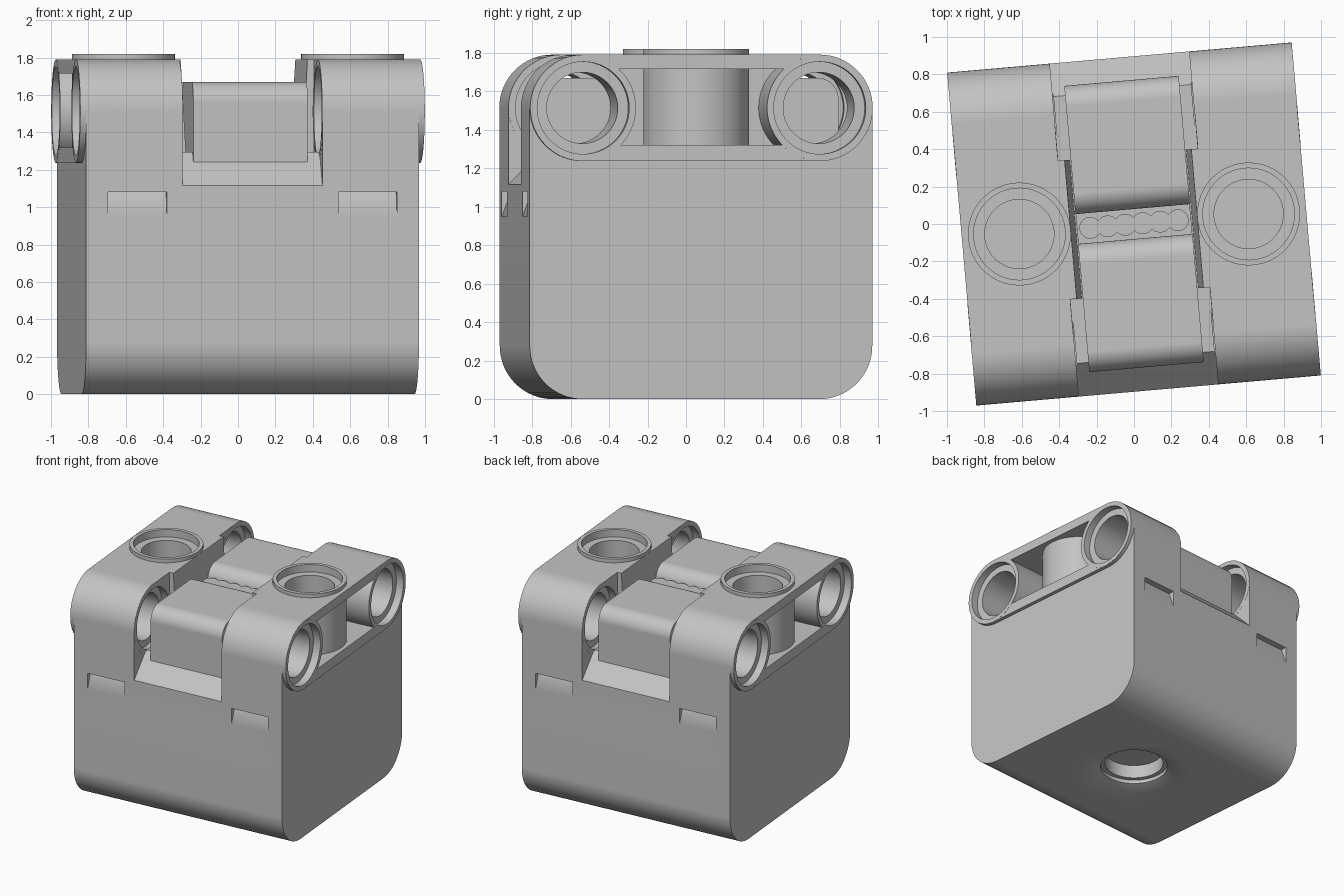
import bpy, bmesh, math
from mathutils import Matrix, Vector

if "Cube" in bpy.data.objects:
    bpy.data.objects.remove(bpy.data.objects["Cube"])

HX, HY, TOP = 0.9235, 0.8935, 1.79      # half width, half depth, height
R, CY, CZ = 0.2765, 0.617, 1.5135       # side tube radius and centre
PX = 0.615                              # top socket centre

grey = bpy.data.materials.new("light grey")
grey.diffuse_color = (0.55, 0.55, 0.55, 1)
grey.use_nodes = True
grey.node_tree.nodes["Principled BSDF"].inputs["Base Color"].default_value = grey.diffuse_color


def finish(name, bm):
    bmesh.ops.recalc_face_normals(bm, faces=bm.faces)
    me = bpy.data.meshes.new(name)
    bm.to_mesh(me)
    bm.free()
    me.materials.append(grey)
    ob = bpy.data.objects.new(name, me)
    bpy.context.collection.objects.link(ob)
    return ob


def prism(name, pts, lo, hi, axis='X'):
    """Extrude a side profile along x, or a front profile along y."""
    bm = bmesh.new()
    place = (lambda t, a, b: (t, a, b)) if axis == 'X' else (lambda t, a, b: (a, t, b))
    face = bm.faces.new([bm.verts.new(place(lo, a, b)) for a, b in pts])
    out = bmesh.ops.extrude_face_region(bm, geom=[face])
    verts = [v for v in out['geom'] if isinstance(v, bmesh.types.BMVert)]
    bmesh.ops.translate(bm, verts=verts, vec=place(hi - lo, 0, 0))
    return finish(name, bm)


def lathe(name, pts, matrix=Matrix(), closed=True):
    """Spin an (r, z) profile about z, then place it."""
    bm = bmesh.new()
    vs = [bm.verts.new((r, 0, z)) for r, z in pts]
    es = [bm.edges.new(p) for p in zip(vs, vs[1:])]
    if closed:
        es.append(bm.edges.new((vs[-1], vs[0])))
    bmesh.ops.spin(bm, geom=vs + es, cent=(0, 0, 0), axis=(0, 0, 1),
                   angle=math.tau, steps=64, use_duplicate=False)
    bmesh.ops.remove_doubles(bm, verts=bm.verts, dist=1e-5)
    bm.transform(matrix)
    return finish(name, bm)


def arc(cy, cz, r, a0, a1, n=16):
    return [(cy + r * math.cos(math.radians(a0 + (a1 - a0) * i / n)),
             cz + r * math.sin(math.radians(a0 + (a1 - a0) * i / n))) for i in range(n + 1)]


def rect(y0, y1, z0, z1):
    return [(y0, z0), (y1, z0), (y1, z1), (y0, z1)]


def flip(pts):
    return [(-y, z) for y, z in pts]


def cylinder(r, lo, hi, matrix):
    return lathe("cutter", [(0, lo), (r, lo), (r, hi), (0, hi)], matrix, closed=False)


def cut(ob, cutter):
    cutter.hide_render = True
    mod = ob.modifiers.new("cut", 'BOOLEAN')
    mod.operation, mod.solver, mod.object = 'DIFFERENCE', 'EXACT', cutter
    bpy.context.view_layer.objects.active = ob
    bpy.ops.object.modifier_apply(modifier=mod.name)
    bpy.data.objects.remove(cutter)


def along_x(s, y):
    return Matrix.Translation((0, y, CZ)) @ Matrix.Rotation(s * math.pi / 2, 4, 'Y')


# housing block with rounded front and back edges
right = arc(CY, 0.2765, R, -90, 0) + arc(CY, CZ, R, 0, 90)
body = prism("housing", right + flip(right)[::-1], -HX, HX)

# notch across the top: sloped ends, and a tighter middle
end = [(-1, 1.008), (-0.716, 1.295), (-0.372, 1.295), (-0.372, 2), (-1, 2)]
cut(body, prism("cutter", end, -0.375, 0.375))
cut(body, prism("cutter", flip(end), -0.375, 0.375))
cut(body, prism("cutter", [(-0.312, 1.295), (0.312, 1.295), (0.352, 2), (-0.352, 2)],
                -0.373, 0.373, 'Y'))

# side plates set back below the raised rim, pockets, and bores for the tubes
low = [(-1, -0.1), (1, -0.1), (1, CZ)] + arc(CY, CZ, R, 0, -90) \
    + arc(-CY, CZ, R, -90, -180) + [(-1, CZ)]
for s in (-1, 1):
    cut(body, prism("cutter", low, *sorted((s * 0.893, s * 1.0))))
    cut(body, prism("cutter", rect(-CY, CY, 1.32, 1.715), *sorted((s * 0.42, s * 1.0))))
    for y in (-CY, CY):
        cut(body, cylinder(0.255, 0.37, 1.0, along_x(s, y)))
    cut(body, cylinder(0.26, 1.6, 2.0, Matrix.Translation((s * PX, 0, 0))))

# wedge-shaped catches on front and back
wedge = [(-1, 0.94), (-0.8965, 0.94), (-0.845, 1.08), (-1, 1.08)]
for pts in (wedge, flip(wedge)):
    for s in (-1, 1):
        cut(body, prism("cutter", pts, *sorted((s * 0.46, s * 0.775))))

# conical output recess underneath
cut(body, lathe("cutter", [(0, -0.05), (0.59, -0.05), (0.26, 0.06), (0.26, 0.09),
                           (0.225, 0.09), (0.225, 0.2), (0, 0.2)], closed=False))
parts = [body]

# counterbored side tubes and top sockets
e = HX + 0.001
for s in (-1, 1):
    for y in (-CY, CY):
        parts.append(lathe("side_tube", [
            (0.275, 0.374), (0.24, 0.374), (0.24, 0.43), (0.185, 0.43), (0.185, e - 0.06),
            (0.24, e - 0.06), (0.24, e), (0.275, e)], along_x(s, y)))
    parts.append(lathe("top_socket", [
        (0.275, 1.31), (0.185, 1.31), (0.185, 1.76), (0.245, 1.76), (0.245, 1.82),
        (0.275, 1.82)], Matrix.Translation((s * PX, 0, 0))))

# centre insert: two rounded pads with a cable channel between
pad = [(0.08, 1.2), (0.768, 1.2)] + arc(0.658, 1.56, 0.11, 0, 90) + arc(0.19, 1.56, 0.11, 90, 180)
parts.append(prism("back_pad", pad, -0.307, 0.307))
parts.append(prism("front_pad", flip(pad), -0.307, 0.307))
parts.append(prism("channel_floor", rect(-0.1, 0.1, 1.2, 1.5), -0.306, 0.306))
for i in range(6):
    wire = cylinder(0.058, 1.4, 1.6, Matrix.Translation((-0.235 + i * 0.094, 0, 0)))
    wire.name = "wire"
    parts.append(wire)

# turn the whole block slightly, smooth only the curves
for ob in parts:
    ob.data.transform(Matrix.Rotation(math.radians(5), 4, 'Z'))
    bpy.ops.object.select_all(action='DESELECT')
    ob.select_set(True)
    bpy.context.view_layer.objects.active = ob
    bpy.ops.object.shade_smooth_by_angle(angle=math.radians(30))
    ob.modifiers.new("even_normals", 'WEIGHTED_NORMAL').keep_sharp = True
